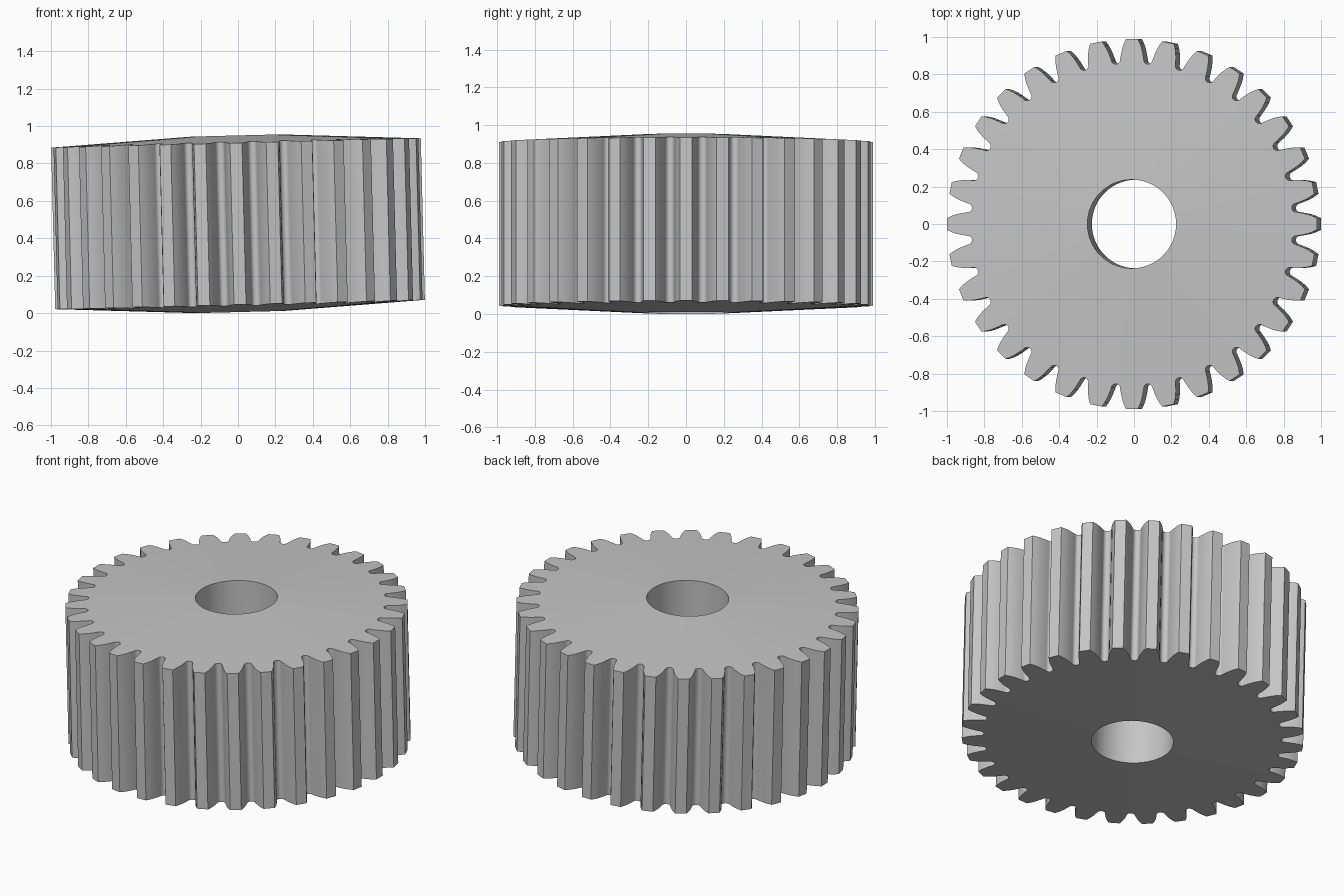
import bpy
import bmesh
import math
from mathutils import Matrix

cube = bpy.data.objects.get("Cube")
if cube:
    bpy.data.objects.remove(cube, do_unlink=True)

TEETH = 32
TIP_R = 0.989
BORE_R = 0.237
RIM_HALF = 0.432        # half thickness at the tooth tips
DISH = 0.0532           # the end faces rise toward the bore
TILT = -0.0253
PITCH = 2 * math.pi / TEETH

# Plain grey metal
grey = bpy.data.materials.new("grey metal")
grey.use_nodes = True
colour = (0.56, 0.56, 0.56, 1)
grey.diffuse_color = colour
grey.node_tree.nodes["Principled BSDF"].inputs["Base Color"].default_value = colour


def half_tooth():
    """(radius, angle) from a tooth tip corner to the middle of the valley."""
    flank = [(TIP_R, 0.032), (0.965, 0.0435), (0.94, 0.052), (0.915, 0.0575)]
    pts = [(r, w / r) for r, w in flank]
    # Rounded valley floor
    valley_r, steps = 0.0235, 6
    for i in range(steps + 1):
        a = math.pi / 2 * i / steps
        r = 0.883 - valley_r * math.sin(a)
        pts.append((r, PITCH / 2 - valley_r * math.cos(a) / r))
    return pts


def gear_outline():
    half = half_tooth()
    tooth = [(r, -a) for r, a in reversed(half[:-1])] + half
    return [(r, a + k * PITCH) for k in range(TEETH) for r, a in tooth]


def ring(bm, polar, side):
    """Vertices lying on the shallow cone of one end face."""
    return [bm.verts.new((r * math.cos(a), r * math.sin(a),
                          side * (RIM_HALF + DISH * (TIP_R - r))))
            for r, a in polar]


def bridge(bm, first, second):
    n = len(first)
    for i in range(n):
        j = (i + 1) % n
        bm.faces.new((first[i], first[j], second[j], second[i]))


# Gear: toothed wall, two end faces and the bore
outline = gear_outline()
bore = [(BORE_R, a) for r, a in outline]
bm = bmesh.new()
outer_low, outer_top = ring(bm, outline, -1), ring(bm, outline, 1)
bore_low, bore_top = ring(bm, bore, -1), ring(bm, bore, 1)
loops = [outer_low, outer_top, bore_top, bore_low]
for k, loop in enumerate(loops):
    bridge(bm, loop, loops[(k + 1) % len(loops)])
bmesh.ops.recalc_face_normals(bm, faces=bm.faces)

# Slight sideways lean, then rest on the ground
bm.transform(Matrix.Rotation(TILT, 4, 'Y'))
lowest = min(v.co.z for v in bm.verts)
bm.transform(Matrix.Translation((0, 0, -lowest)))

mesh = bpy.data.meshes.new("spur_gear")
bm.to_mesh(mesh)
bm.free()
mesh.materials.append(grey)
gear = bpy.data.objects.new("spur_gear", mesh)
bpy.context.collection.objects.link(gear)

bpy.ops.object.select_all(action='DESELECT')
gear.select_set(True)
bpy.context.view_layer.objects.active = gear
bpy.ops.object.shade_smooth_by_angle(angle=math.radians(30))
